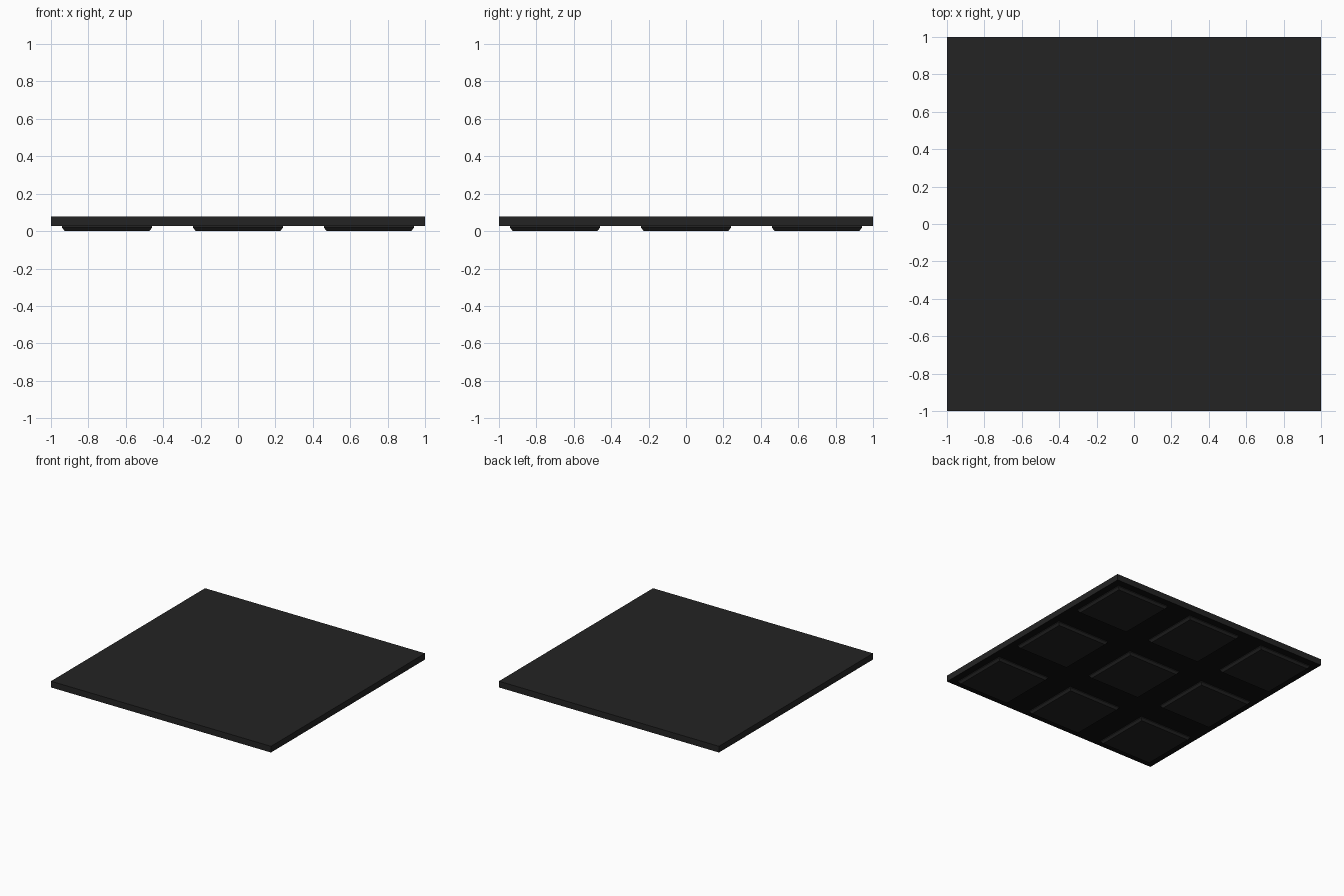
import bpy, bmesh

if "Cube" in bpy.data.objects:
    bpy.data.objects.remove(bpy.data.objects["Cube"])


def make_material(name, value):
    m = bpy.data.materials.new(name)
    m.diffuse_color = (value, value, value, 1)
    m.use_nodes = True
    m.node_tree.nodes["Principled BSDF"].inputs["Base Color"].default_value = m.diffuse_color
    return m


charcoal = make_material("charcoal", 0.0175)
black = make_material("near black", 0.005)


def stacked_square(name, rings, x=0, y=0):
    """Square solid lofted through (half width, z) rings, bottom to top."""
    bm = bmesh.new()
    loops = [[bm.verts.new((sx * h, sy * h, z))
              for sx, sy in ((-1, -1), (1, -1), (1, 1), (-1, 1))]
             for h, z in rings]
    for low, high in zip(loops, loops[1:]):
        for i in range(4):
            j = (i + 1) % 4
            bm.faces.new((low[i], low[j], high[j], high[i]))
    bm.faces.new(loops[0][::-1])
    bm.faces.new(loops[-1])
    mesh = bpy.data.meshes.new(name)
    bm.to_mesh(mesh)
    bm.free()
    obj = bpy.data.objects.new(name, mesh)
    obj.location = (x, y, 0)
    bpy.context.collection.objects.link(obj)
    mesh.materials.append(charcoal)
    return obj


# Flat slab with a darker underside
slab = stacked_square("slab", [(1, 0.026), (1, 0.077)])
slab.data.materials.append(black)
for face in slab.data.polygons:
    if face.normal.z < -0.9:
        face.material_index = 1

# Three by three grid of feet with tapered lower edges
for x in (-0.7, 0, 0.7):
    for y in (-0.7, 0, 0.7):
        stacked_square("foot", [(0.226, 0), (0.24, 0.018), (0.24, 0.027)], x, y)
